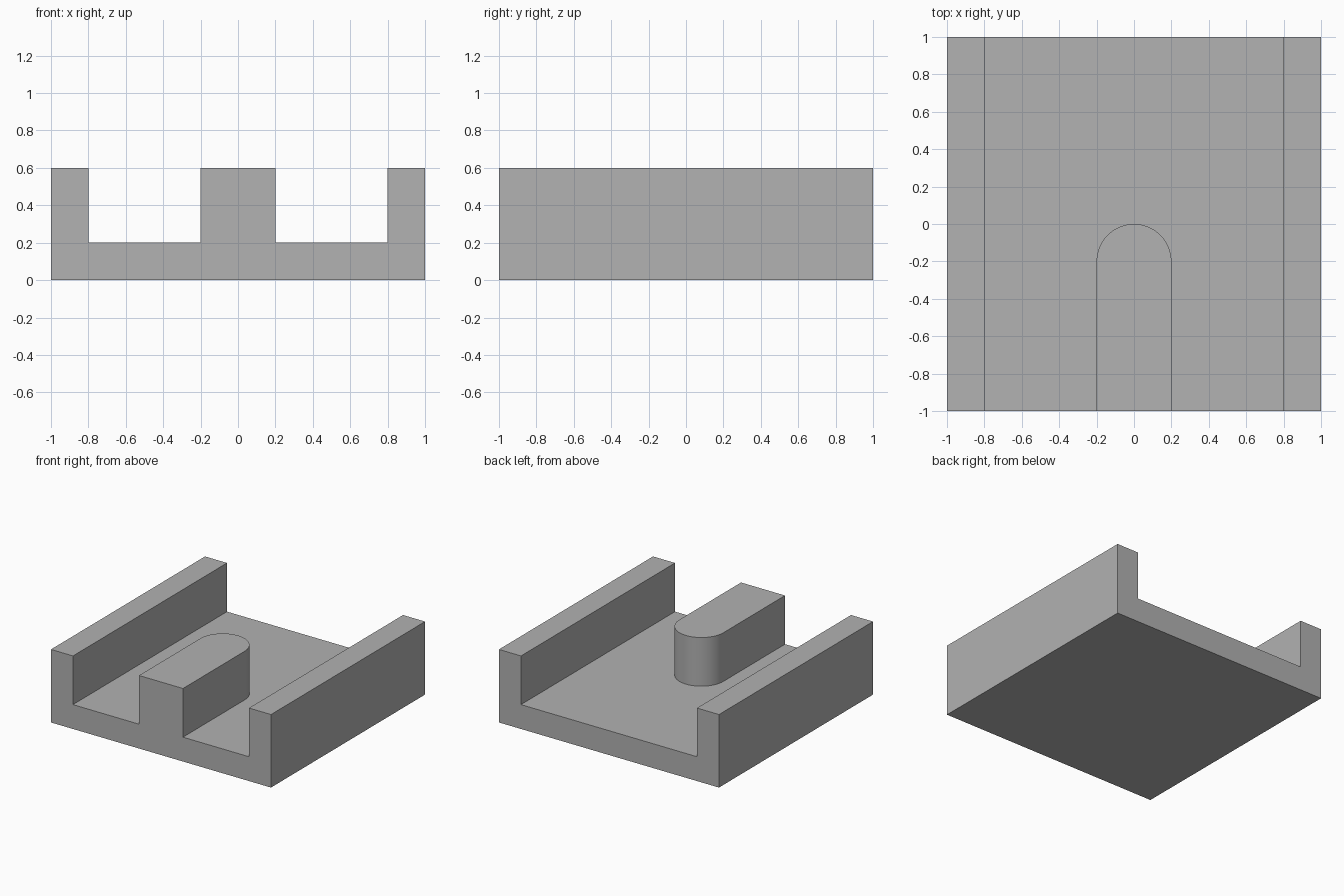
import bpy
import bmesh
import math
from mathutils import Vector

cube = bpy.data.objects.get("Cube")
if cube:
    bpy.data.objects.remove(cube, do_unlink=True)

HALF = 1.0        # half of the width and depth
WALL = 0.2        # wall and floor thickness
HEIGHT = 0.6
RADIUS = 0.2      # half width of the tongue

# Plain grey
grey = bpy.data.materials.new("grey")
grey.use_nodes = True
colour = (0.445, 0.445, 0.445, 1)
grey.diffuse_color = colour
grey.node_tree.nodes["Principled BSDF"].inputs["Base Color"].default_value = colour


def prism(name, outline, direction):
    """Extrude a closed outline of 3D points along a direction."""
    bm = bmesh.new()
    face = bm.faces.new([bm.verts.new(p) for p in outline])
    result = bmesh.ops.extrude_face_region(bm, geom=[face], use_keep_orig=True)
    moved = [v for v in result["geom"] if isinstance(v, bmesh.types.BMVert)]
    bmesh.ops.translate(bm, verts=moved, vec=Vector(direction))
    bmesh.ops.recalc_face_normals(bm, faces=bm.faces)
    mesh = bpy.data.meshes.new(name)
    bm.to_mesh(mesh)
    bm.free()
    mesh.materials.append(grey)
    obj = bpy.data.objects.new(name, mesh)
    bpy.context.collection.objects.link(obj)
    return obj


# Channel: floor with two side walls, one mirrored profile run front to back
half = [(HALF, 0), (HALF, HEIGHT), (HALF - WALL, HEIGHT), (HALF - WALL, WALL)]
profile = half + [(-x, z) for x, z in reversed(half)]
channel = prism("channel_base", [(x, -HALF, z) for x, z in profile], (0, 2 * HALF, 0))

# Tongue: straight block from the front edge with a rounded inner end
STEPS = 32
arc = [(RADIUS * math.cos(math.pi * i / STEPS),
        RADIUS * math.sin(math.pi * i / STEPS) - RADIUS) for i in range(STEPS + 1)]
plan = [(-RADIUS, -HALF), (RADIUS, -HALF)] + arc
tongue = prism("tongue", [(x, y, WALL / 2) for x, y in plan], (0, 0, HEIGHT - WALL / 2))

# Join the tongue into the channel as one solid
union = channel.modifiers.new("join_tongue", "BOOLEAN")
union.operation = "UNION"
union.solver = "EXACT"
union.object = tongue
bpy.ops.object.select_all(action="DESELECT")
channel.select_set(True)
bpy.context.view_layer.objects.active = channel
bpy.ops.object.modifier_apply(modifier=union.name)
bpy.data.objects.remove(tongue, do_unlink=True)

# Smooth the rounded end, keep every corner crisp
bpy.ops.object.shade_smooth_by_angle(angle=math.radians(30))
